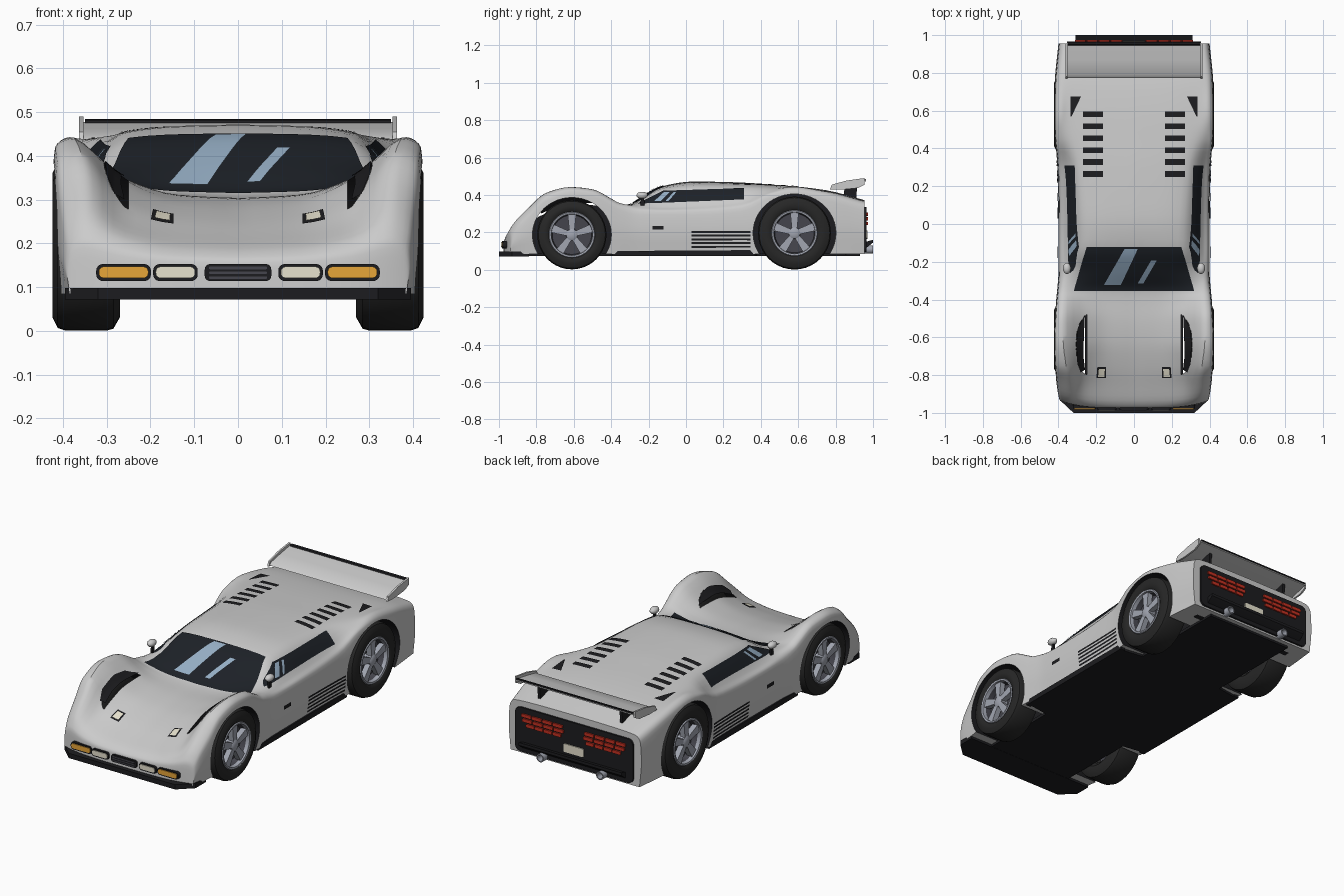
import bpy, bmesh, math
from mathutils import Vector
from mathutils.bvhtree import BVHTree

if "Cube" in bpy.data.objects:
    bpy.data.objects.remove(bpy.data.objects["Cube"])


def mat(name, *rgb):
    m = bpy.data.materials.new(name)
    m.diffuse_color = (*rgb, 1)
    m.use_nodes = True
    m.node_tree.nodes["Principled BSDF"].inputs["Base Color"].default_value = m.diffuse_color
    return m


SILVER, BLACK = mat("silver", .62, .62, .62), mat("black", .012, .012, .014)
TYRE, GLASS = mat("rubber", .02, .02, .02), mat("glass", .012, .015, .02)
GLINT, AMBER = mat("glint", .3, .42, .55), mat("amber", .8, .38, .04)
CREAM, RED = mat("cream", .8, .76, .62), mat("red", .55, .03, .015)
ALLOY, DARK = mat("alloy", .36, .38, .44), mat("dark_metal", .06, .06, .075)


def build(name, verts, faces, m, mirror=False, recalc=True):
    verts, faces = [tuple(v) for v in verts], [tuple(f) for f in faces]
    if mirror:
        n = len(verts)
        faces += [tuple(i + n for i in reversed(f)) for f in faces]
        verts += [(-x, y, z) for x, y, z in verts]
    me = bpy.data.meshes.new(name)
    me.from_pydata(verts, [], faces)
    if recalc:
        bm = bmesh.new()
        bm.from_mesh(me)
        bmesh.ops.recalc_face_normals(bm, faces=bm.faces)
        bm.to_mesh(me)
        bm.free()
    me.materials.append(m)
    ob = bpy.data.objects.new(name, me)
    bpy.context.collection.objects.link(ob)
    return ob


def prism(name, pts, axis, lo, hi, m, mirror=False):
    """Extrude a 2D outline along an axis."""
    n = len(pts)
    verts = [(*p[:axis], d, *p[axis:]) for d in (lo, hi) for p in pts]
    faces = [range(n), range(n, 2 * n)]
    faces += [(i, (i + 1) % n, (i + 1) % n + n, i + n) for i in range(n)]
    return build(name, verts, faces, m, mirror)


def pill(x0, x1, z0, z1, r, seg=4):
    out = []
    for k, (cx, cz) in enumerate([(x1 - r, z1 - r), (x0 + r, z1 - r), (x0 + r, z0 + r), (x1 - r, z0 + r)]):
        for i in range(seg + 1):
            a = (k + i / seg) * math.pi / 2
            out.append((cx + r * math.cos(a), cz + r * math.sin(a)))
    return out


def lathe(name, prof, cy, cz, m, seg=40, mirror=True):
    """Revolve (x, radius) points around an x-parallel axle."""
    n = len(prof)
    verts = [(x, cy + r * math.cos(2 * math.pi * s / seg), cz + r * math.sin(2 * math.pi * s / seg))
             for s in range(seg) for x, r in prof]
    faces = [(s * n + i, s * n + i + 1, (s + 1) % seg * n + i + 1, (s + 1) % seg * n + i)
             for s in range(seg) for i in range(n - 1)]
    return build(name, verts, faces, m, mirror)


def smooth(rows, n):
    """Overshoot-free spline through rows of numbers."""
    d = [[b - a for a, b in zip(r, s)] for r, s in zip(rows, rows[1:])]
    t = [d[0]] + [[2 * a * b / (a + b) if a * b > 0 else 0 for a, b in zip(p, q)] for p, q in zip(d, d[1:])] + [d[-1]]
    out = []
    for i in range(len(d)):
        for k in range(n):
            u = k / n
            h = (2*u**3 - 3*u*u + 1, u**3 - 2*u*u + u, 3*u*u - 2*u**3, u**3 - u*u)
            out.append([h[0]*a + h[1]*b + h[2]*c + h[3]*e
                        for a, b, c, e in zip(rows[i], t[i], rows[i + 1], t[i + 1])])
    return out + [list(rows[-1])]


# Body loft: y, centre z, shoulder x z, crest x z, side-top z, half width
STATIONS = [
    (-.976, .088, .26, .088, .35, .088, .087, .385), (-.972, .155, .26, .17, .35, .19, .17, .392),
    (-.95, .18, .26, .205, .35, .24, .22, .40), (-.85, .22, .26, .255, .35, .335, .305, .412),
    (-.75, .255, .26, .305, .36, .41, .385, .42), (-.62, .288, .25, .34, .375, .442, .42, .425),
    (-.50, .302, .25, .345, .375, .43, .41, .42), (-.40, .306, .26, .335, .37, .38, .36, .412),
    (-.35, .312, .28, .335, .367, .355, .335, .407), (-.25, .378, .275, .366, .365, .34, .31, .40),
    (-.12, .448, .26, .436, .365, .335, .31, .40), (.05, .472, .268, .452, .365, .342, .31, .40),
    (.30, .466, .29, .446, .37, .365, .33, .405), (.45, .456, .32, .442, .385, .42, .40, .42),
    (.58, .446, .34, .437, .385, .443, .418, .425), (.75, .425, .34, .42, .385, .416, .39, .42),
    (.955, .372, .33, .366, .37, .36, .33, .40)]
verts, faces = [], []
for y, z0, x2, z2, x3, z3, z4, w in smooth(STATIONS, 4):
    half = smooth([(0, z0), (x2 * .55, z0 + .2 * (z2 - z0)), (x2, z2), (x3, z3), (w - .007, z4),
                   (w, .085 + .55 * (z4 - .085)), (w - .012, .085)], 4)
    ring = half + [[0, .085]] + [[-x, z] for x, z in reversed(half[1:])]
    for x, z in ring:
        bow = .05 * (abs(x) / .42) ** 4 * min(1, max(0, (-.75 - y) / .2))
        verts.append((x, y + bow, z))
n, rows = len(ring), len(verts) // len(ring)
for r in range(rows - 1):
    faces += [(r*n + i, r*n + (i+1) % n, (r+1)*n + (i+1) % n, (r+1)*n + i) for i in range(n)]
faces += [range(n), range((rows - 1) * n, rows * n)]
body = build("body_shell", verts, faces, SILVER)
bm = bmesh.new()
bm.from_mesh(body.data)
bvh = BVHTree.FromBMesh(bm)
bm.free()

# Wheel arches
WHEELS = [("front", -.61, .187, .185), ("rear", .58, .196, .195)]
for label, cy, cz, R in WHEELS:
    for s in (1, -1):
        pts = [(cy + 1.06 * (R + .014) * math.cos(a * math.pi / 24), cz + (R + .014) * math.sin(a * math.pi / 24))
               for a in range(48)]
        cut = prism("arch_cutter", pts, 0, s * .25, s * .5, BLACK)
        cut.hide_render = True
        mod = body.modifiers.new("arch", 'BOOLEAN')
        mod.operation, mod.solver, mod.object = 'DIFFERENCE', 'EXACT', cut
        mod.material_mode = 'TRANSFER'
        bpy.context.view_layer.objects.active = body
        bpy.ops.object.modifier_apply(modifier=mod.name)
        bpy.data.objects.remove(cut)


def decal(name, quads, axis, m, mirror=True, off=.004, nu=14, nv=8):
    """Thin panels projected onto the body: axis 2 from above, axis 0 from the side."""
    verts, faces = [], []
    ray = Vector((-1, 0, 0)) if axis == 0 else Vector((0, 0, -1))
    for a, b, c, d in quads:
        a, b, c, d = map(Vector, (a, b, c, d))
        base = len(verts)
        for j in range(nv + 1):
            for i in range(nu + 1):
                p = a.lerp(b, i / nu).lerp(d.lerp(c, i / nu), j / nv)
                o = Vector((2, *p)) if axis == 0 else Vector((*p, 2))
                loc, nor, _, _ = bvh.ray_cast(o, ray)
                if nor.dot(ray) > 0:
                    nor = -nor
                verts.append(loc + nor * off)
        flip = (b - a).cross(d - a) < 0
        for j in range(nv):
            for i in range(nu):
                k = base + j * (nu + 1) + i
                f = (k, k + 1, k + nu + 2, k + nu + 1)
                faces.append(f[::-1] if flip else f)
    return build(name, verts, faces, m, mirror, False)


# Glazing
decal("windscreen", [((-.32, -.355), (.32, -.355), (.25, -.12), (-.25, -.12))], 2, GLASS, False, nu=30, nv=16)
decal("windscreen_glint", [((-.16, -.32), (-.07, -.32), (.02, -.13), (-.05, -.13)),
                           ((.02, -.31), (.05, -.31), (.12, -.19), (.09, -.19))], 2, GLINT, False, .007)
decal("side_window", [((-.26, .35), (.31, .374), (.31, .434), (-.12, .42))], 0, GLASS, nu=30)
decal("side_window_glint", [((-.17, .362), (-.135, .362), (-.085, .412), (-.115, .412)),
                            ((-.11, .362), (-.095, .362), (-.05, .412), (-.065, .412))], 0, GLINT, True, .007)

# Vents, louvres, headlights, door handle
decal("deck_louvre", [((.165, y - .015), (.27, y - .015), (.27, y + .015), (.165, y + .015))
                      for y in (.265, .328, .391, .454, .517, .58)], 2, BLACK, nu=4, nv=3)
decal("deck_vent", [((.33, .57), (.335, .57), (.335, .675), (.28, .675))], 2, BLACK)
decal("fender_vent", [((.262, -.48), (.30, -.55), (.308, -.63), (.268, -.60)),
                      ((.268, -.60), (.308, -.63), (.303, -.74), (.27, -.70)),
                      ((.27, -.70), (.303, -.74), (.285, -.785), (.262, -.77))], 2, BLACK)
decal("headlight_recess", [((.148, -.815), (.20, -.815), (.195, -.755), (.148, -.755))], 2, BLACK, nu=4, nv=4)
decal("headlight", [((.156, -.807), (.192, -.807), (.188, -.765), (.156, -.765))], 2, CREAM, True, .007, 4, 4)
decal("side_louvre", [((.03 , z), (.345, z), (.345, z + .01), (.03, z + .01))
                      for z in (.118, .138, .158, .178, .196)], 0, BLACK, nu=10, nv=1)
decal("door_handle", [((-.18, .215), (-.12, .215), (-.12, .235), (-.18, .235))], 0, BLACK, nu=3, nv=2)

# Nose lamps and grille
for label, x0, x1, m, dy in (("indicator", .205, .318, AMBER, .006), ("driving_lamp", .098, .188, CREAM, 0)):
    prism(label + "_bezel", pill(x0 - .006, x1 + .006, .114, .153, .015), 1, -.984 + dy, -.92, BLACK, True)
    prism(label, pill(x0, x1, .121, .147, .011), 1, -.988 + dy, -.92, m, True)
prism("nose_grille", pill(-.076, .076, .114, .153, .012), 1, -.984, -.92, BLACK)
for z in (.122, .133, .144):
    prism("grille_bar", pill(-.066, .066, z - .003, z + .003, .002), 1, -.987, -.95, DARK)

# Splitter, floor and sills
prism("front_splitter", [(-.32, -1), (.32, -1), (.395, -.93), (.395, -.84), (-.395, -.84), (-.395, -.93)],
      2, .072, .098, BLACK)
prism("floor", [(.26, -.9), (.26, -.4), (.395, -.38), (.395, .36), (.26, .38), (.26, .93),
                (-.26, .93), (-.26, .38), (-.395, .36), (-.395, -.38), (-.26, -.4), (-.26, -.9)], 2, .073, .09, BLACK)
prism("side_sill", [(-.395, .073), (.37, .073), (.37, .105), (-.395, .1)], 0, .37, .398, BLACK, True)

# Tail panel, lamps, plate, diffuser, exhausts
prism("tail_panel", pill(-.355, .355, .095, .335, .03), 1, .93, .965, BLACK)
for z, x0, x1 in ((.247, .075, .29), (.272, .06, .312), (.297, .065, .318)):
    step = (x1 - x0) / 4
    for k in range(4):
        prism("tail_lamp", pill(x0 + k * step, x0 + (k + 1) * step - .005, z - .009, z + .009, .005, 2),
              1, .95, .973, RED, True)
prism("rear_plate", pill(-.06, .06, .165, .21, .004, 1), 1, .95, .97, CREAM)
prism("diffuser", [(.85, .082), (.93, .09), (1, .145), (1, .16), (.93, .14)], 0, -.31, .31, BLACK)
pipe = [(.022, .9), (.022, 1), (.016, 1), (.016, .93), (0, .93)]
build("exhaust", [(.18 + r * math.cos(s * math.pi / 8), y, .108 + r * math.sin(s * math.pi / 8))
                  for s in range(16) for r, y in pipe],
      [(s*5 + i, s*5 + i + 1, (s+1) % 16 * 5 + i + 1, (s+1) % 16 * 5 + i) for s in range(16) for i in range(4)],
      ALLOY, True)

# Rear wing
prism("wing_blade", [(.775, .435), (.79, .447), (.87, .463), (.96, .478), (.96, .47), (.87, .447), (.80, .433)],
      0, -.355, .355, SILVER)
prism("wing_lip", [(.945, .474), (.962, .476), (.962, .484), (.95, .482)], 0, -.35, .35, BLACK)
prism("wing_endplate", [(.77, .43), (.78, .455), (.86, .477), (.955, .49), (.955, .455), (.92, .437), (.83, .428)],
      0, .353, .363, SILVER, True)
prism("wing_post", [(.84, .38), (.91, .36), (.915, .46), (.85, .45)], 0, .24, .255, BLACK, True)

# Door mirrors
seg = 12
shell = [(.355 + .021 * math.sin(a * math.pi / 8) * math.cos(s * math.pi / 6), -.235 - .03 * math.cos(a * math.pi / 8),
          .398 + .019 * math.sin(a * math.pi / 8) * math.sin(s * math.pi / 6)) for s in range(seg) for a in range(9)]
build("door_mirror", shell, [(s*9 + i, s*9 + i + 1, (s+1) % seg * 9 + i + 1, (s+1) % seg * 9 + i)
                             for s in range(seg) for i in range(8)], SILVER, True)
prism("mirror_stem", [(-.245, .33), (-.22, .33), (-.225, .39), (-.24, .39)], 0, .347, .357, BLACK, True)

# Wheels
for label, cy, cz, R in WHEELS:
    lathe(label + "_tyre", [(.29, .1), (.27, .125), (.27, R - .03), (.285, R - .004), (.30, R), (.395, R),
                            (.412, R - .006), (.424, R - .03), (.424, .135), (.415, .122)], cy, cz, TYRE)
    lathe(label + "_rim", [(.415, .124), (.421, .12), (.419, .111), (.40, .108)], cy, cz, ALLOY)
    lathe(label + "_rim_barrel", [(.401, .109), (.37, .105), (.365, 0)], cy, cz, DARK)
    lathe(label + "_hub", [(.37, .032), (.41, .03), (.416, .02), (.416, 0)], cy, cz, ALLOY, 20)
    for k in range(5):
        a = math.pi / 2 + k * math.tau / 5
        pts = [(cy + r * math.cos(a) - t * math.sin(a), cz + r * math.sin(a) + t * math.cos(a))
               for r, t in ((.015, -.013), (.113, -.023), (.113, .023), (.015, .013))]
        prism(label + "_spoke", pts, 0, .38, .41, ALLOY, True)

bpy.ops.object.select_all(action='SELECT')
bpy.context.view_layer.objects.active = body
bpy.ops.object.shade_smooth_by_angle(angle=math.radians(35))
